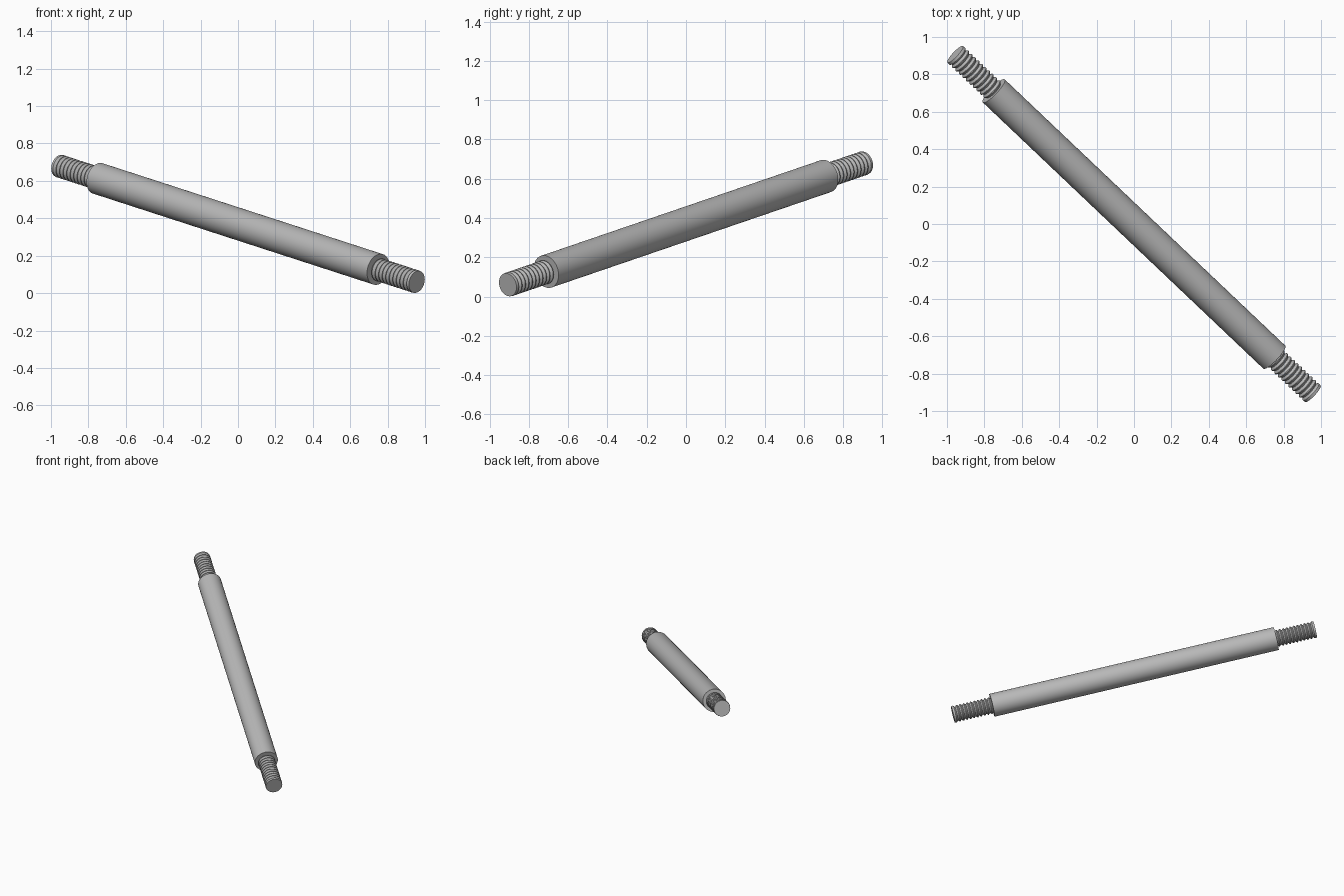
import bpy
import bmesh
import math
from mathutils import Vector

cube = bpy.data.objects.get("Cube")
if cube:
    bpy.data.objects.remove(cube, do_unlink=True)

AXIS = Vector((0.706, -0.670, -0.229)).normalized()
CENTER = Vector((0, 0, 0.37))
TURN = Vector((0, 0, 1)).rotation_difference(AXIS).to_matrix().to_4x4()
BODY_R, BODY_HALF = 0.085, 1.062
CREST, ROOT, TIP = 0.062, 0.050, 1.354
RIDGES, SIDES = 11, 64

steel = bpy.data.materials.new("steel grey")
steel.use_nodes = True
steel.diffuse_color = (0.48, 0.48, 0.48, 1)
steel.node_tree.nodes["Principled BSDF"].inputs["Base Color"].default_value = (0.48, 0.48, 0.48, 1)


def lathe(name, profile, flip=1):
    """Revolve (radius, height) points around the rod axis."""
    bm = bmesh.new()
    verts = [bm.verts.new((r, 0, h * flip)) for r, h in profile]
    edges = [bm.edges.new(pair) for pair in zip(verts, verts[1:])]
    bmesh.ops.spin(bm, geom=verts + edges, cent=(0, 0, 0), axis=(0, 0, 1),
                   angle=math.tau, steps=SIDES, use_duplicate=False)
    bmesh.ops.remove_doubles(bm, verts=bm.verts, dist=0.0001)
    bmesh.ops.recalc_face_normals(bm, faces=bm.faces)
    mesh = bpy.data.meshes.new(name)
    bm.to_mesh(mesh)
    bm.free()
    mesh.materials.append(steel)
    obj = bpy.data.objects.new(name, mesh)
    bpy.context.collection.objects.link(obj)
    obj.matrix_world = TURN
    obj.location = CENTER
    bpy.ops.object.select_all(action='DESELECT')
    obj.select_set(True)
    bpy.context.view_layer.objects.active = obj
    bpy.ops.object.shade_smooth_by_angle(angle=math.radians(25))


# Plain cylindrical shaft
lathe("shaft", [(0, -BODY_HALF), (BODY_R, -BODY_HALF), (BODY_R, BODY_HALF), (0, BODY_HALF)])

# Threaded stud: V-shaped ridges with a narrow flat crest, closed by a flat tip
pitch = (TIP - BODY_HALF) / RIDGES
stud = [(0, BODY_HALF - 0.02), (ROOT, BODY_HALF - 0.02)]
for i in range(RIDGES):
    start = BODY_HALF + i * pitch
    stud += [(ROOT, start), (CREST, start + pitch * 0.42), (CREST, start + pitch * 0.58)]
stud += [(CREST - 0.002, TIP), (0, TIP)]

for name, flip in (("lower_thread", 1), ("upper_thread", -1)):
    lathe(name, stud, flip)
